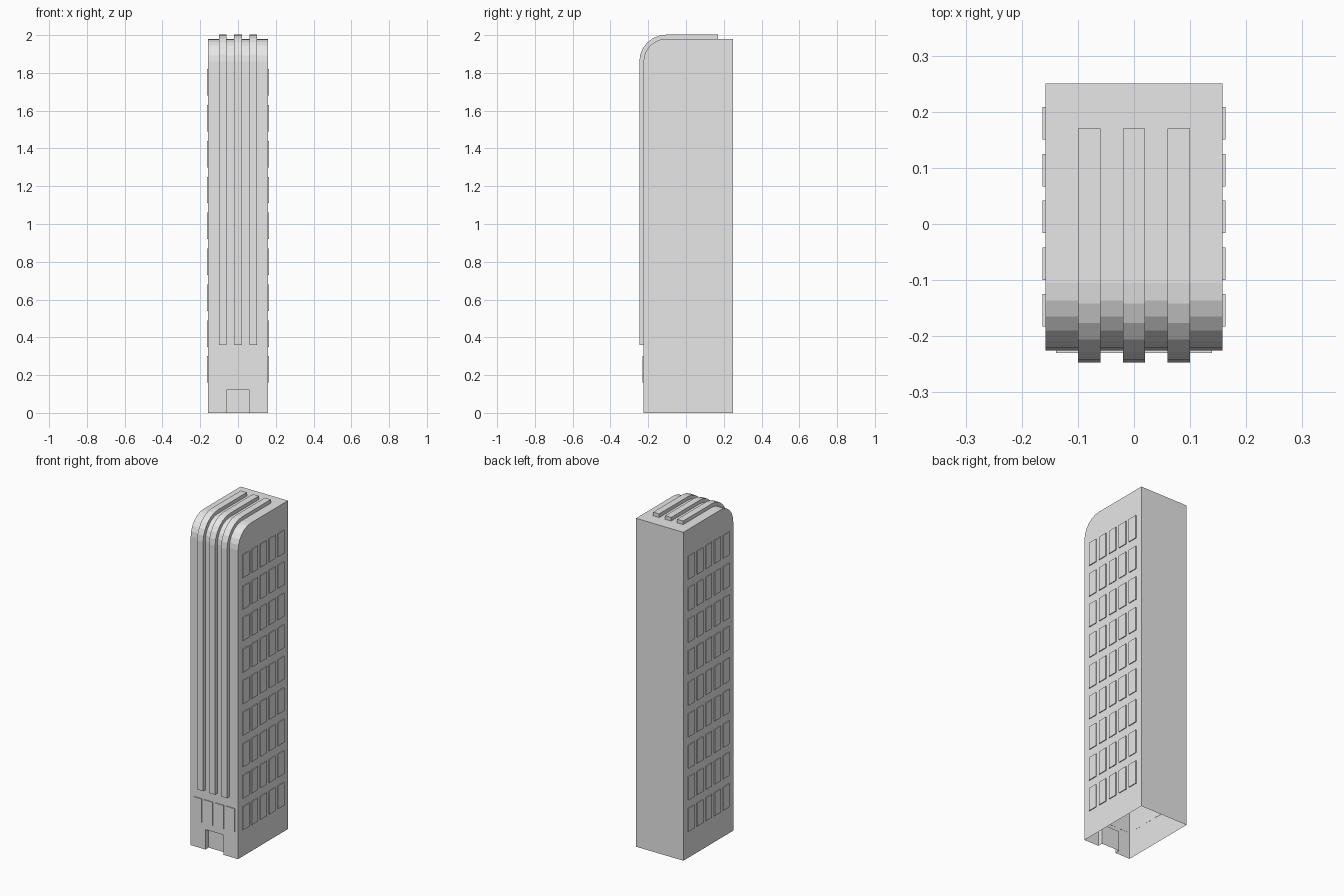
import bpy, bmesh
from math import sin, cos, radians

cube = bpy.data.objects.get("Cube")
if cube:
    bpy.data.objects.remove(cube, do_unlink=True)

# One plain grey for the whole building
grey = bpy.data.materials.new("light grey")
grey.use_nodes = True
colour = (0.8, 0.8, 0.8, 1)
grey.diffuse_color = colour
grey.node_tree.nodes["Principled BSDF"].inputs["Base Color"].default_value = colour

HALF = 0.158                 # half width of the tower
FRONT, BACK, ROOF = -0.225, 0.25, 1.98
RADIUS, STEPS = 0.12, 6      # rounded front shoulder
PLATE = 0.005                # window thickness


def finish(bm, name):
    bmesh.ops.remove_doubles(bm, verts=bm.verts, dist=0.0001)
    bmesh.ops.recalc_face_normals(bm, faces=bm.faces)
    mesh = bpy.data.meshes.new(name)
    bm.to_mesh(mesh)
    bm.free()
    mesh.materials.append(grey)
    obj = bpy.data.objects.new(name, mesh)
    bpy.context.collection.objects.link(obj)
    return obj


def face(bm, points):
    return bm.faces.new([bm.verts.new(p) for p in points])


def shoulder(radius):
    """Arc from the front wall up to the roof, as (y, z) points."""
    cy, cz = FRONT + RADIUS, ROOF - RADIUS
    angles = [radians(90 * i / STEPS) for i in range(STEPS + 1)]
    return [(cy - radius * cos(a), cz + radius * sin(a)) for a in angles]


def strip(bm, path, x0, x1):
    for (ya, za), (yb, zb) in zip(path, path[1:]):
        face(bm, [(x0, ya, za), (x1, ya, za), (x1, yb, zb), (x0, yb, zb)])


def sides(bm, path, x0, x1):
    for x in (x0, x1):
        face(bm, [(x, y, z) for y, z in path])


def box(bm, low, high):
    made = bmesh.ops.create_cube(bm, size=1)["verts"]
    for v in made:
        v.co = [(a + b) / 2 + c * (b - a) for a, b, c in zip(low, high, v.co)]


# Tower shell, open underneath, with a recessed doorway
bm = bmesh.new()
skin = shoulder(RADIUS) + [(BACK, ROOF), (BACK, 0)]
strip(bm, skin, -HALF, HALF)
sides(bm, [(FRONT, 0)] + skin, -HALF, HALF)
door = [(-0.06, 0), (-0.06, 0.12), (0.06, 0.12), (0.06, 0)]
wall_top = ROOF - RADIUS
wall = door + [(HALF, 0), (HALF, wall_top), (-HALF, wall_top), (-HALF, 0)]
face(bm, [(x, FRONT, z) for x, z in wall])
inner = FRONT + 0.03
for (xa, za), (xb, zb) in zip(door, door[1:]):
    face(bm, [(xa, FRONT, za), (xb, FRONT, zb), (xb, inner, zb), (xa, inner, za)])
face(bm, [(x, inner, z) for x, z in door])
finish(bm, "tower")

# Three fins that run up the front and over the roof
FIN_BASE, FIN_END, RISE = 0.36, 0.17, 0.022
outer = shoulder(RADIUS + RISE)
outer = [(outer[0][0], FIN_BASE)] + outer + [(FIN_END, outer[-1][1])]
under = [(FRONT, FIN_BASE)] + shoulder(RADIUS) + [(FIN_END, ROOF)]
loop = outer + under[::-1]
for name, x in (("right_fin", -0.08), ("middle_fin", 0), ("left_fin", 0.08)):
    bm = bmesh.new()
    strip(bm, loop + loop[:1], x - 0.02, x + 0.02)
    sides(bm, loop, x - 0.02, x + 0.02)
    finish(bm, name)

# Side windows: nine floors of five
for name, s in (("right_windows", -1), ("left_windows", 1)):
    bm = bmesh.new()
    xs = sorted((s * (HALF - 0.001), s * (HALF + PLATE)))
    for floor in range(9):
        z = 0.16 + 0.19 * floor
        for i in range(5):
            y = -0.183 + 0.0833 * i
            box(bm, (xs[0], y, z), (xs[1], y + 0.058, z + 0.14))
    finish(bm, name)

# Front windows above the door
bm = bmesh.new()
for i in range(4):
    x = -0.139 + 0.0733 * i
    box(bm, (x, FRONT - PLATE, 0.16), (x + 0.058, FRONT + 0.001, 0.30))
finish(bm, "front_windows")
